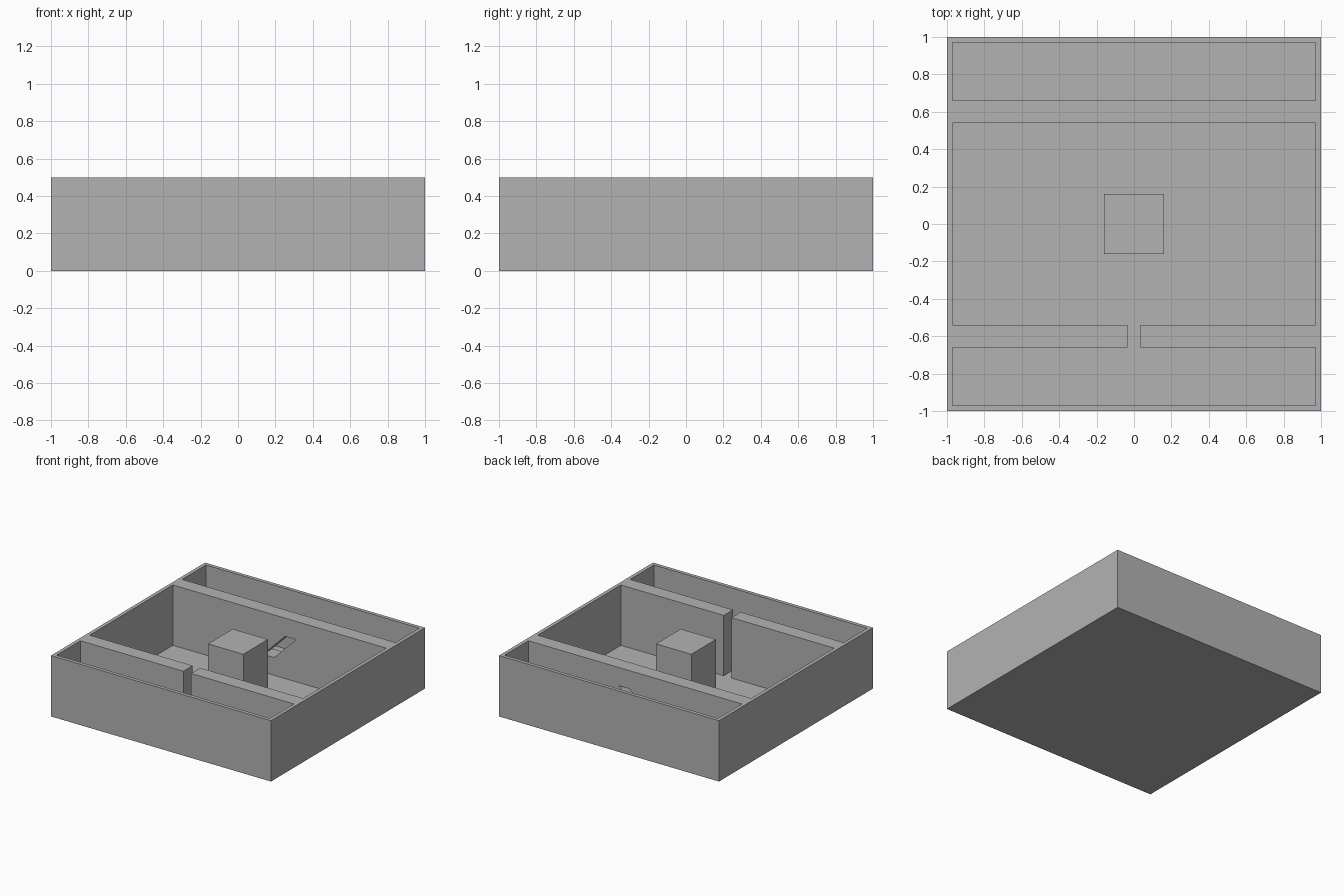
import bpy
import bmesh

if "Cube" in bpy.data.objects:
    bpy.data.objects.remove(bpy.data.objects["Cube"], do_unlink=True)

stone = bpy.data.materials.new("plain grey")
stone.use_nodes = True
grey = (0.45, 0.45, 0.45, 1)
stone.diffuse_color = grey
stone.node_tree.nodes["Principled BSDF"].inputs["Base Color"].default_value = grey

HEIGHT = 0.5
INNER = 0.97          # inside half width of the tray
NEAR, FAR = 0.54, 0.66  # faces of the cross walls
SLIT = 0.035          # half width of the wall gap
FLOOR = 0.004


def prism(name, outline, depth, lift):
    """Extrude a closed outline along a direction into a solid."""
    bm = bmesh.new()
    face = bm.faces.new([bm.verts.new(p) for p in outline])
    side = bmesh.ops.extrude_face_region(bm, geom=[face])["geom"]
    moved = [v for v in side if isinstance(v, bmesh.types.BMVert)]
    axis = {"y": (0, depth, 0), "z": (0, 0, depth)}[lift]
    bmesh.ops.translate(bm, verts=moved, vec=axis)
    bmesh.ops.recalc_face_normals(bm, faces=bm.faces)
    mesh = bpy.data.meshes.new(name)
    bm.to_mesh(mesh)
    bm.free()
    mesh.materials.append(stone)
    obj = bpy.data.objects.new(name, mesh)
    bpy.context.collection.objects.link(obj)
    return obj


def box(name, x0, x1, y0, y1, z0, z1):
    return prism(name, [(x0, y0, z0), (x1, y0, z0), (x1, y1, z0), (x0, y1, z0)], z1 - z0, "z")


def cut(target, cutter):
    mod = target.modifiers.new("cut", "BOOLEAN")
    mod.operation = "DIFFERENCE"
    mod.solver = "EXACT"
    mod.object = cutter
    cutter.hide_render = True
    cutter.hide_set(True)


# Tray, open at the top, with three compartments left between solid cross walls
tray = box("tray", -1, 1, -1, 1, 0, HEIGHT)
top = HEIGHT + 0.1
rooms = {
    "front_room": (-INNER, INNER, -INNER, -FAR),
    "middle_room": (-INNER, INNER, -NEAR, NEAR),
    "back_room": (-INNER, INNER, FAR, INNER),
    "front_gap": (-SLIT, SLIT, -FAR - 0.05, -NEAR + 0.05),
}
for name, (x0, x1, y0, y1) in rooms.items():
    cut(tray, box(name + "_cutter", x0, x1, y0, y1, FLOOR, top))

# Slanted slot through the back cross wall
reach, half = 0.1, 0.05
mid = HEIGHT / 2
slot = [(s * reach + w * half, NEAR - 0.05, mid + s * reach)
        for s, w in ((-1, -1), (-1, 1), (1, 1), (1, -1))]
cut(tray, prism("slot_cutter", slot, FAR - NEAR + 0.1, "y"))

# Block standing in the middle room
box("centre_block", -0.16, 0.16, -0.16, 0.16, 0, HEIGHT)
